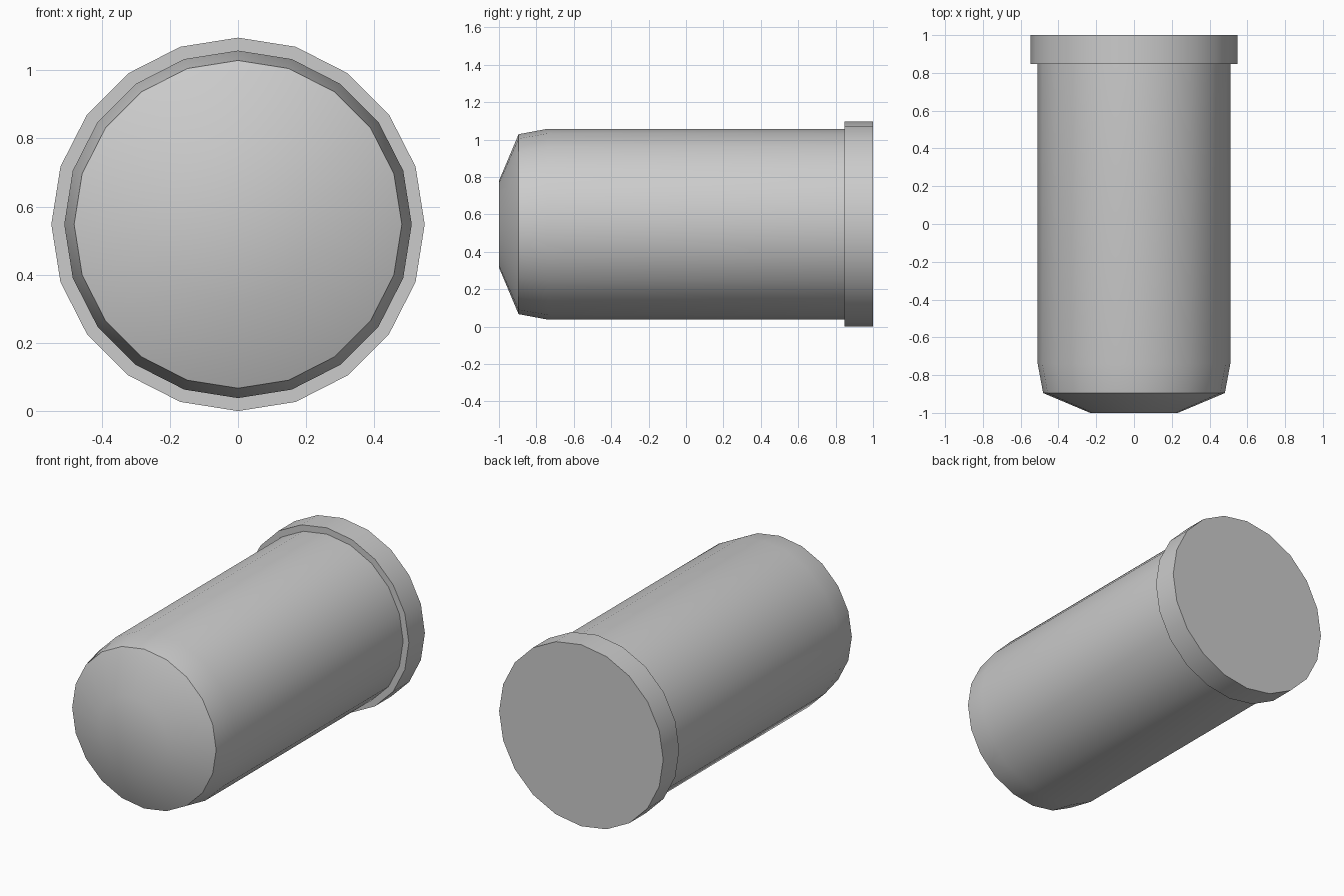
import bpy, math

if "Cube" in bpy.data.objects:
    bpy.data.objects.remove(bpy.data.objects["Cube"])

SIDES = 20
CENTRE_Z = 0.548


def lathe(name, profile):
    """Closed solid turned around the y axis from (y, radius) pairs."""
    verts, faces = [], []
    for y, r in profile:
        for i in range(SIDES):
            a = math.tau * i / SIDES
            verts.append((r * math.sin(a), y, r * math.cos(a)))
    for k in range(len(profile) - 1):
        for i in range(SIDES):
            j = (i + 1) % SIDES
            a, b = k * SIDES, (k + 1) * SIDES
            faces.append((a + i, a + j, b + j, b + i))
    faces.append(tuple(reversed(range(SIDES))))
    last = (len(profile) - 1) * SIDES
    faces.append(tuple(range(last, last + SIDES)))

    mesh = bpy.data.meshes.new(name)
    mesh.from_pydata(verts, [], faces)
    # Face normals outward
    import bmesh
    bm = bmesh.new()
    bm.from_mesh(mesh)
    bmesh.ops.recalc_face_normals(bm, faces=bm.faces)
    bm.to_mesh(mesh)
    bm.free()

    obj = bpy.data.objects.new(name, mesh)
    bpy.context.collection.objects.link(obj)
    obj.location.z = CENTRE_Z
    bpy.ops.object.select_all(action='DESELECT')
    obj.select_set(True)
    bpy.context.view_layer.objects.active = obj
    bpy.ops.object.shade_smooth_by_angle(angle=math.radians(30))
    return obj


# Capsule body: flat nose, cone, slight taper, long barrel, stepped rear rim
lathe("capsule_body", [
    (-1.0, 0.232), (-0.895, 0.481), (-0.74, 0.51),
    (0.847, 0.51), (0.847, 0.548), (1.0, 0.548),
])
